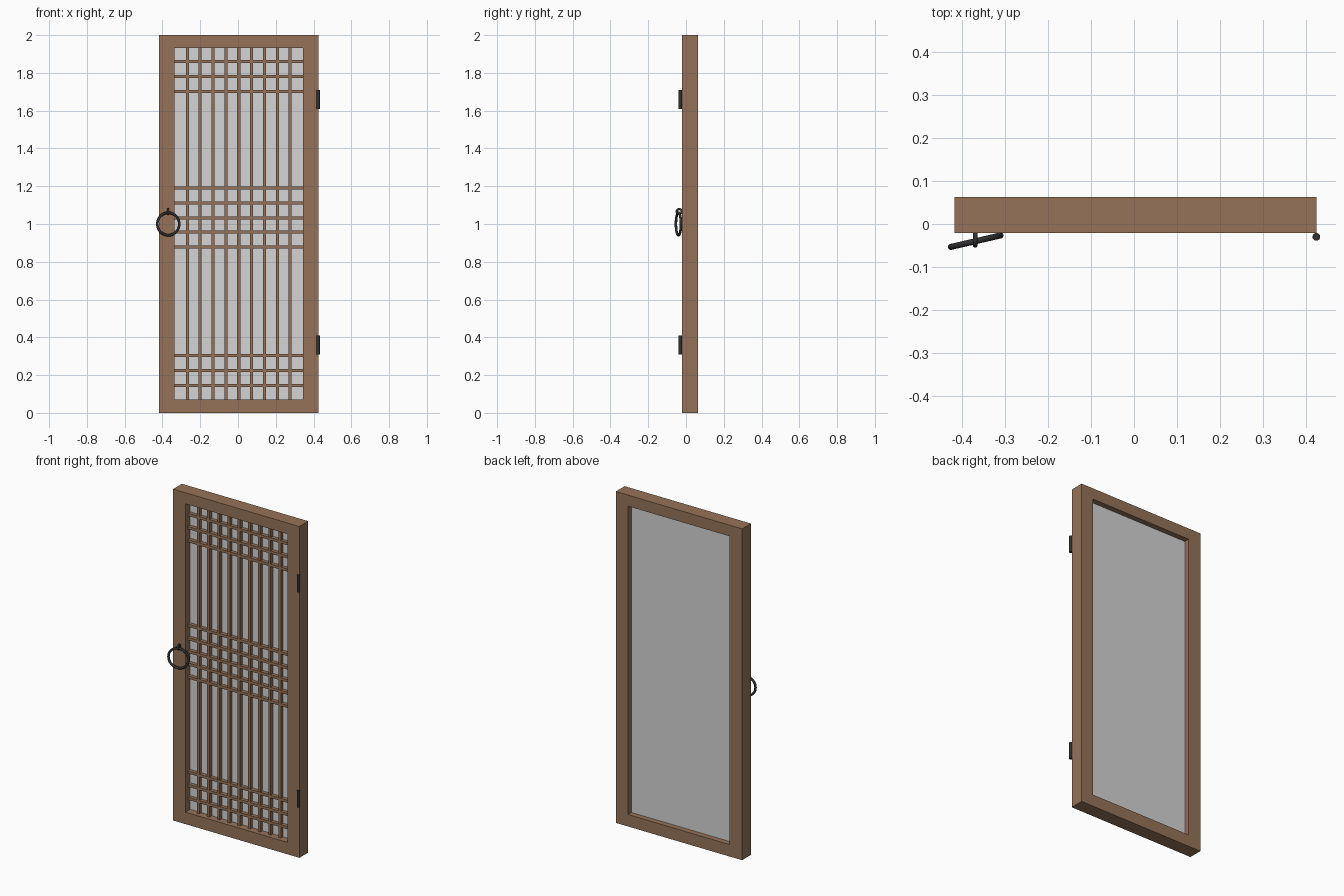
import bpy, bmesh, math
from mathutils import Matrix

if "Cube" in bpy.data.objects:
    bpy.data.objects.remove(bpy.data.objects["Cube"])


def material(name, r, g, b):
    m = bpy.data.materials.new(name)
    m.diffuse_color = (r, g, b, 1)
    m.use_nodes = True
    m.node_tree.nodes["Principled BSDF"].inputs["Base Color"].default_value = m.diffuse_color
    return m


WOOD = material("brown wood", 0.305, 0.17, 0.099)
PAPER = material("pale paper", 0.66, 0.66, 0.66)
IRON = material("dark iron", 0.03, 0.03, 0.03)


def finish(bm, name, mat, smooth=False):
    bmesh.ops.recalc_face_normals(bm, faces=bm.faces)
    me = bpy.data.meshes.new(name)
    bm.to_mesh(me)
    bm.free()
    me.materials.append(mat)
    ob = bpy.data.objects.new(name, me)
    bpy.context.collection.objects.link(ob)
    if smooth:
        bpy.context.view_layer.objects.active = ob
        ob.select_set(True)
        bpy.ops.object.shade_smooth_by_angle(angle=math.radians(40))
        ob.select_set(False)
    return ob


def box(name, x0, x1, y0, y1, z0, z1, mat):
    bm = bmesh.new()
    bmesh.ops.create_cube(bm, size=1)
    bmesh.ops.scale(bm, vec=(x1 - x0, y1 - y0, z1 - z0), verts=bm.verts)
    bmesh.ops.translate(bm, vec=((x0 + x1) / 2, (y0 + y1) / 2, (z0 + z1) / 2), verts=bm.verts)
    return finish(bm, name, mat)


def ring(name, loc, major, minor, axis_turn, n=40, k=12):
    """Torus whose hole faces -y, turned about z by axis_turn degrees."""
    bm = bmesh.new()
    loops = []
    for i in range(n):
        a = 2 * math.pi * i / n
        loop = []
        for j in range(k):
            b = 2 * math.pi * j / k
            r = major + minor * math.cos(b)
            loop.append(bm.verts.new((r * math.cos(a), minor * math.sin(b), r * math.sin(a))))
        loops.append(loop)
    for i in range(n):
        p, q = loops[i], loops[(i + 1) % n]
        for j in range(k):
            bm.faces.new((p[j], q[j], q[(j + 1) % k], p[(j + 1) % k]))
    bm.transform(Matrix.Translation(loc) @ Matrix.Rotation(math.radians(axis_turn), 4, 'Z'))
    return finish(bm, name, IRON, True)


# Door dimensions
X0, X1, Y0, Y1 = -0.419, 0.425, -0.021, 0.063
IX0, IX1, IZ0, IZ1 = -0.336, 0.344, 0.072, 1.933

# Frame: one closed rectangular ring
bm = bmesh.new()
outer = [(X0, 0), (X1, 0), (X1, 2), (X0, 2)]
inner = [(IX0, IZ0), (IX1, IZ0), (IX1, IZ1), (IX0, IZ1)]
rings = [[bm.verts.new((x, y, z)) for x, z in pts]
         for pts, y in ((outer, Y0), (inner, Y0), (inner, Y1), (outer, Y1))]
for s in range(4):
    p, q = rings[s], rings[(s + 1) % 4]
    for i in range(4):
        j = (i + 1) % 4
        bm.faces.new((p[i], p[j], q[j], q[i]))
finish(bm, "door_frame", WOOD)

# Paper panel behind the lattice
box("paper_panel", IX0, IX1, 0.024, 0.030, IZ0, IZ1, PAPER)

# Lattice bars
W = 0.008
for i in range(1, 10):
    x = IX0 + (IX1 - IX0) * i / 10
    box(f"lattice_upright_{i}", x - W, x + W, 0.003, 0.024, IZ0, IZ1, WOOD)
heights = (0.146, 0.225, 0.305, 0.878, 0.957, 1.033, 1.110, 1.191, 1.701, 1.780, 1.860)
for i, z in enumerate(heights):
    box(f"lattice_crossbar_{i + 1}", IX0, IX1, 0.002, 0.024, z - W, z + W, WOOD)

# Ring pull and its eyelet
ring("ring_pull", (-0.369, -0.040, 1.0), 0.0595, 0.007, 13)
ring("ring_eyelet", (-0.370, -0.036, 1.066), 0.013, 0.006, 90, 24, 10)

# Hinge barrels
for name, z in (("lower_hinge", 0.36), ("upper_hinge", 1.66)):
    bm = bmesh.new()
    bmesh.ops.create_cone(bm, cap_ends=True, segments=20, radius1=0.009, radius2=0.009, depth=0.1,
                          matrix=Matrix.Translation((0.425, -0.030, z)))
    finish(bm, name, IRON, True)
